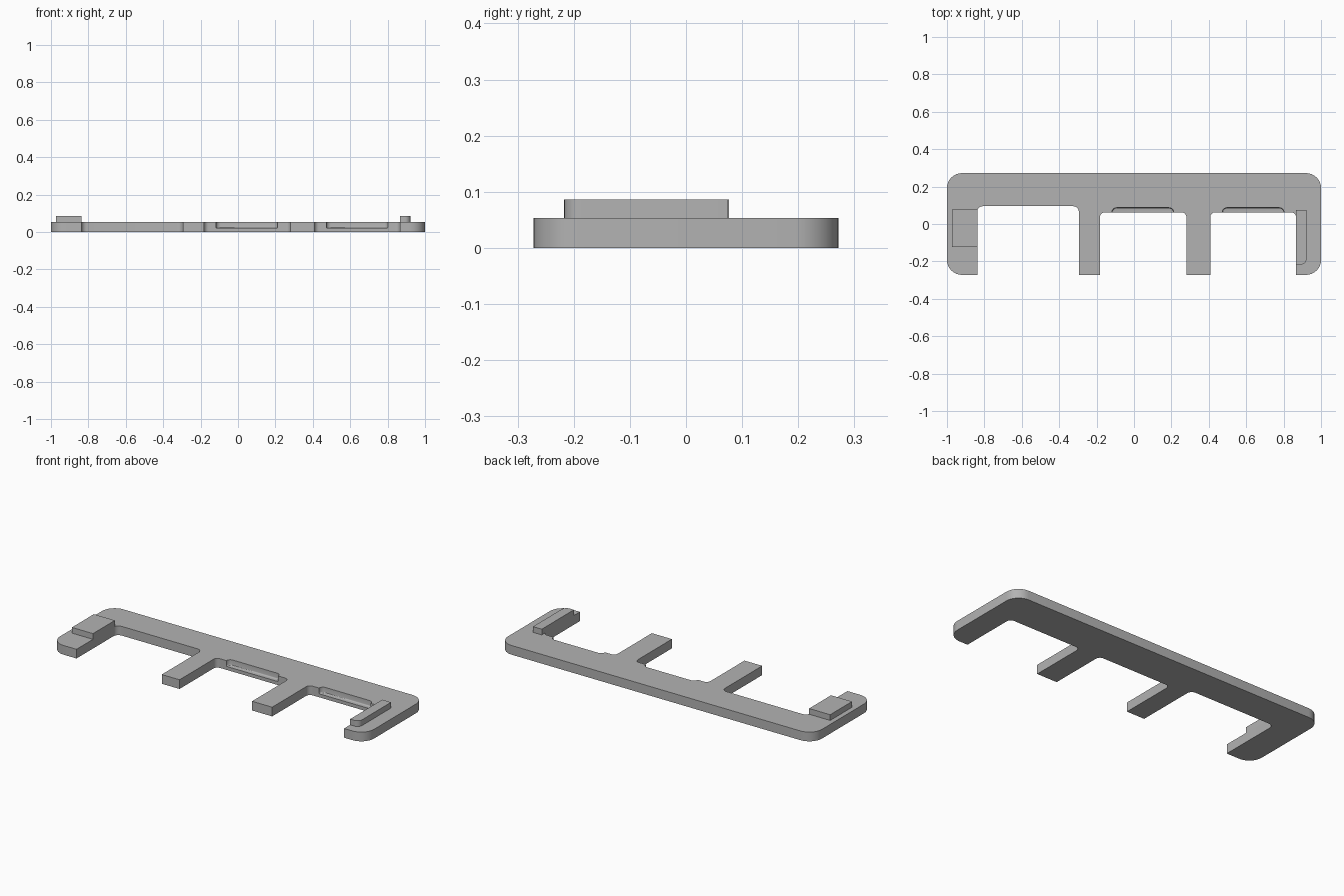
import bpy, bmesh, math
from mathutils import Vector

if "Cube" in bpy.data.objects:
    bpy.data.objects.remove(bpy.data.objects["Cube"], do_unlink=True)

grey = bpy.data.materials.new("mid grey")
grey.use_nodes = True
grey.diffuse_color = (0.45, 0.45, 0.45, 1)
grey.node_tree.nodes["Principled BSDF"].inputs["Base Color"].default_value = grey.diffuse_color

TOP, TAB_TOP, POCKET_FLOOR = 0.053, 0.086, 0.02
BACK = 0.272          # half depth of the plate
R = 0.08              # outer corner radius


def rounded(corners, steps=8):
    """Outline from (x, y, radius) right-angled corners."""
    out = []
    for i, (x, y, r) in enumerate(corners):
        p = Vector((x, y))
        if r == 0:
            out.append(p)
            continue
        a = (Vector(corners[i - 1][:2]) - p).normalized() * r
        b = (Vector(corners[(i + 1) % len(corners)][:2]) - p).normalized() * r
        for k in range(steps + 1):
            t = math.pi / 2 * k / steps
            out.append(p + a * (1 - math.sin(t)) + b * (1 - math.cos(t)))
    return out


def slab(name, corners, z0, z1, floor_bevel=0):
    """Extrude a rounded outline from z0 to z1."""
    bm = bmesh.new()
    base = bm.faces.new([bm.verts.new((p.x, p.y, z0)) for p in rounded(corners)])
    ext = bmesh.ops.extrude_face_region(bm, geom=[base], use_keep_orig=True)
    for v in ext["geom"]:
        if isinstance(v, bmesh.types.BMVert):
            v.co.z = z1
    bmesh.ops.recalc_face_normals(bm, faces=bm.faces[:])
    if floor_bevel:
        low = [e for e in bm.edges if all(v.co.z == base.verts[0].co.z for v in e.verts)]
        bmesh.ops.bevel(bm, geom=low, offset=floor_bevel, segments=3,
                        profile=0.5, affect='EDGES')
    mesh = bpy.data.meshes.new(name)
    bm.to_mesh(mesh)
    bm.free()
    mesh.materials.append(grey)
    ob = bpy.data.objects.new(name, mesh)
    bpy.context.collection.objects.link(ob)
    return ob


# Comb-shaped plate: notches as (left, right, inner edge, corner radius)
notches = [(-0.838, -0.295, 0.095, 0.03),
           (-0.182, 0.28, 0.062, 0.025),
           (0.408, 0.866, 0.062, 0.025)]
outline = [(1, -BACK, R), (1, BACK, R), (-1, BACK, R), (-1, -BACK, R)]
for left, right, depth, r in notches:
    outline += [(left, -BACK, 0), (left, depth, r), (right, depth, r), (right, -BACK, 0)]
plate = slab("comb_plate", outline, 0, TOP)

# Finger pockets cut in the upper edge of two notches
for left, right in ((-0.118, 0.212), (0.472, 0.802)):
    cutter = slab("pocket_cutter", [(left, 0, 0), (right, 0, 0), (right, 0.087, 0.025),
                                    (left, 0.087, 0.025)], POCKET_FLOOR, 0.1, 0.006)
    cutter.hide_render = True
    mod = plate.modifiers.new("pocket", 'BOOLEAN')
    mod.operation, mod.solver, mod.object = 'DIFFERENCE', 'EXACT', cutter
    bpy.context.view_layer.objects.active = plate
    bpy.ops.object.modifier_apply(modifier=mod.name)
    bpy.data.objects.remove(cutter, do_unlink=True)

# Raised tabs on the two end arms, flush with the notch walls
wide = slab("wide_tab", [(-0.972, -0.122, 0), (-0.838, -0.122, 0),
                         (-0.838, 0.077, 0), (-0.972, 0.077, 0)], TOP - 0.005, TAB_TOP)
narrow = slab("narrow_tab", [(0.866, -0.217, 0), (0.922, -0.217, 0.03),
                             (0.922, 0.075, 0), (0.866, 0.075, 0)], TOP - 0.005, TAB_TOP)

for ob in (plate, wide, narrow):
    bpy.ops.object.select_all(action='DESELECT')
    ob.select_set(True)
    bpy.context.view_layer.objects.active = ob
    bpy.ops.object.shade_smooth_by_angle(angle=math.radians(30))
